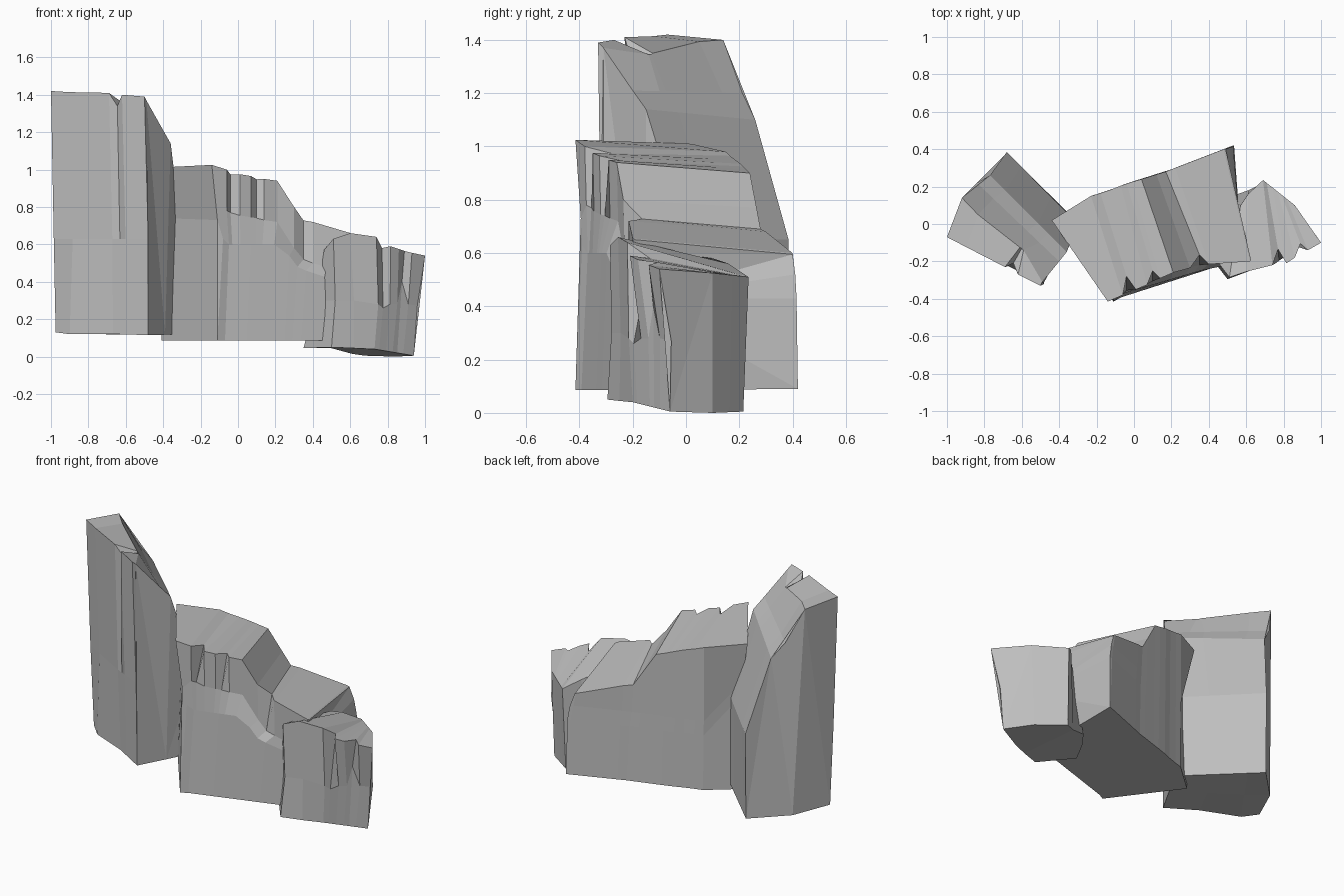
import bpy, bmesh
from mathutils import Vector as V

stone = bpy.data.materials.new("grey stone")
stone.diffuse_color = (0.52, 0.52, 0.52, 1)


def mix(a, b, t):
    return tuple(V(a).lerp(V(b), t))


def loft(name, rings):
    """Flat-faced rock lofted through rings of equal length, capped at both ends."""
    bm = bmesh.new()
    rows = [[bm.verts.new(p) for p in ring] for ring in rings]
    n = len(rows[0])
    for a, b in zip(rows, rows[1:]):
        for i in range(n):
            j = (i + 1) % n
            bm.faces.new((a[i], a[j], b[j], b[i]))
    caps = [bm.faces.new(rows[0]), bm.faces.new(rows[-1][::-1])]
    bmesh.ops.triangulate(bm, faces=caps)
    bmesh.ops.remove_doubles(bm, verts=bm.verts, dist=0.001)
    bmesh.ops.recalc_face_normals(bm, faces=bm.faces)
    me = bpy.data.meshes.new(name)
    bm.to_mesh(me)
    bm.free()
    me.materials.append(stone)
    ob = bpy.data.objects.new(name, me)
    bpy.context.collection.objects.link(ob)


# Tall rock: front foot, front mid, the stepped rear slope, rear foot, foot of the end face
left = [(-.975, -.03, .13), (-.985, -.05, .63), (-1, -.07, 1.42), (-.92, .14, 1.40),
        (-.84, .22, 1.2), (-.77, .26, 1.1), (-.68, .385, .65), (-.68, .38, .12), (-.87, .19, .12)]
right = [(-.48, -.31, .115), (-.48, -.32, .63), (-.5, -.33, 1.39), (-.49, -.31, 1.37),
         (-.40, -.20, 1.21), (-.36, -.15, 1.14), (-.30, .00, .65), (-.30, .01, .12), (-.39, -.15, .117)]
tall = [left, [mix(p, q, .2) for p, q in zip(left, right)]]
tall[1][0] = (-.90, -.105, .12)
tall[1][8] = (-.75, .10, .12)
# notch in the crest: (position, front crest point, rear crest point)
for t, front, rear in ((.62, (-.69, -.23, 1.41), (-.61, -.125, 1.35)),
                       (.70, (-.645, -.21, 1.34), (-.60, -.13, 1.345)),
                       (.76, (-.62, -.27, 1.40), (-.59, -.14, 1.345))):
    ring = [mix(a, b, t) for a, b in zip(left, right)]
    ring[1] = mix((-.985, -.07, .63), right[1], t)
    ring[2], ring[3] = front, rear
    tall.append(ring)
tall.append(right)
loft("tall_rock", tall)

# Middle rock: front crest, rear crest, and how far the crest is chipped inward
middle = [[(-.11, -.415, .085), (-.08, -.39, .63), (-.11, -.395, .73), (-.14, -.415, 1.025),
           (-.44, .02, 1.01), (-.38, -.01, .74), (-.37, .0, .65), (-.41, -.01, .085)]]
crest = [((-.06, -.38, 1.0), (-.23, .15, .98), 0),
         ((-.04, -.36, .99), (-.18, .165, .965), .08),
         ((.01, -.35, .975), (-.12, .185, .95), 0),
         ((.07, -.325, .965), (-.07, .205, .935), 0),
         ((.10, -.31, .96), (-.04, .215, .925), .06),
         ((.14, -.29, .95), (-.01, .225, .915), 0),
         ((.21, -.26, .94), (.04, .24, .90), 0),
         ((.30, -.235, .80), (.12, .265, .77), 0),
         ((.35, -.225, .74), (.17, .28, .69), .06),
         ((.40, -.215, .72), (.22, .30, .68), 0),
         ((.62, -.20, .655), (.48, .40, .60), 0)]
for (x, y, z), rear, chip in crest:
    t = (x + .14) / .76
    fx = x - .06 * t
    foot_y = -.40 + .20 * t
    rx, ry, rz = rear
    middle.append([(fx - .03 * t, foot_y - .015 * (1 - t), .085),
                   (fx + .02 * (1 - t), foot_y + .01, min(.60, z - .26)),
                   (x, max(y, foot_y) + .005, z - .22), (x, y + chip, z - chip * .2),
                   rear, (rx + .015 * t, ry + .003 * t, min(.52, rz)),
                   (rx + .03 * t, ry + .01 * t, min(.43, rz)), (rx + .05 * t, ry + .02 * t, .09)])
# steep right end
middle.append([(.54, -.19, .085), (.58, -.19, .43), (.61, -.19, .60), (.625, -.19, .65),
               (.49, .40, .595), (.515, .41, .52), (.53, .415, .43), (.535, .42, .09)])
loft("middle_rock", middle)

# Low rock: front foot, front mid, front crest, rear crest, rear foot
low = [
    [(.35, -.10, .045), (.42, -.16, .30), (.46, -.22, .57), (.55, .05, .55), (.43, .05, .045)],
    [(.50, -.295, .05), (.52, -.28, .30), (.51, -.285, .63), (.57, .10, .58), (.50, .14, .045)],
    [(.62, -.25, .045), (.62, -.245, .30), (.60, -.255, .66), (.61, .16, .56), (.61, .18, .015)],
    [(.73, -.20, .04), (.75, -.215, .28), (.74, -.22, .64), (.69, .235, .51), (.68, .215, .005)]]
for fx, fy, fz, chip, mz in ((.77, -.215, .58, .08, .26), (.815, -.21, .59, 0, .28),
                             (.86, -.18, .575, 0, .28), (.89, -.165, .565, .06, .40),
                             (.93, -.14, .555, 0, .28), (1, -.10, .54, 0, .27)):
    t = (fx - .74) / .26
    low.append([mix((.73, -.20, .04), (.94, -.06, .005), t),
                mix((.75, -.215, mz), (.97, -.055, mz), t),
                (fx, fy + chip, fz),
                mix((.69, .235, .51), (.86, .10, .525), t),
                mix((.68, .215, .005), (.84, .10, 0), t)])
loft("low_rock", low)
